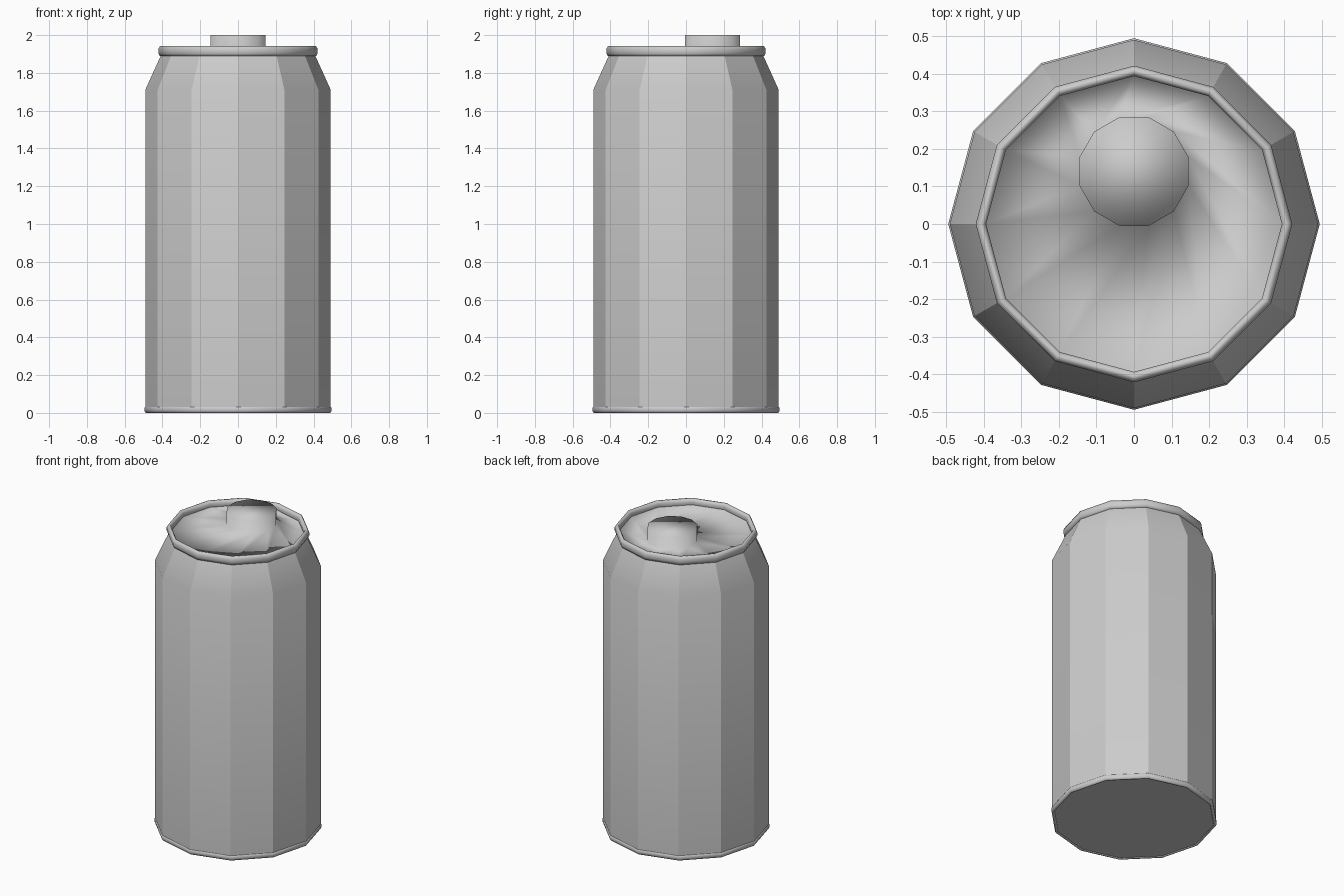
import bpy, bmesh
from math import pi, cos, sin

if "Cube" in bpy.data.objects:
    bpy.data.objects.remove(bpy.data.objects["Cube"])

SIDES = 12


def ring(bm, radius, z, cy=0.0, turn=0.0):
    return [bm.verts.new((radius * cos(2 * pi * i / SIDES + turn),
                          cy + radius * sin(2 * pi * i / SIDES + turn), z))
            for i in range(SIDES)]


def loft(name, specs, cap_start=False, cap_end=False, closed=False, angle=None):
    """Skin a stack of 12-sided rings; each spec is (radius, z[, centre y, turn])."""
    bm = bmesh.new()
    rings = [ring(bm, *s) for s in specs]
    pairs = list(zip(rings, rings[1:]))
    if closed:
        pairs.append((rings[-1], rings[0]))
    for a, b in pairs:
        for i in range(SIDES):
            j = (i + 1) % SIDES
            bm.faces.new((a[i], a[j], b[j], b[i]))
    if cap_start:
        bm.faces.new(rings[0][::-1])
    if cap_end:
        bm.faces.new(rings[-1])
    mesh = bpy.data.meshes.new(name)
    bm.to_mesh(mesh)
    bm.free()
    obj = bpy.data.objects.new(name, mesh)
    bpy.context.collection.objects.link(obj)
    mesh.shade_smooth()
    if angle is not None:
        mesh.set_sharp_from_angle(angle=angle)
    return obj


def bead(radius, z, half_w, half_h, n=8):
    """Rounded cross-section for a rolled rim."""
    return [(radius + half_w * cos(2 * pi * (k + .5) / n),
             z + half_h * sin(2 * pi * (k + .5) / n)) for k in range(n)]


# Straight wall, shoulder taper and flat base
loft("can_body", [(0.48, 0.005), (0.491, 0.02), (0.491, 1.71), (0.405, 1.90)],
     cap_start=True, angle=0.55 * pi / 4)

# Rolled rims
loft("top_rim", bead(0.408, 1.915, 0.015, 0.029), closed=True)
loft("bottom_rim", bead(0.484, 0.018, 0.012, 0.0195), closed=True)

# Recessed lid with the raised off-centre tab drawn out of it
TAB = (0.14, pi / SIDES)
loft("lid_with_tab", [(0.397, 1.93), (0.395, 1.905),
                      (0.15, 1.92, *TAB), (0.15, 2.0, *TAB)], cap_end=True)
